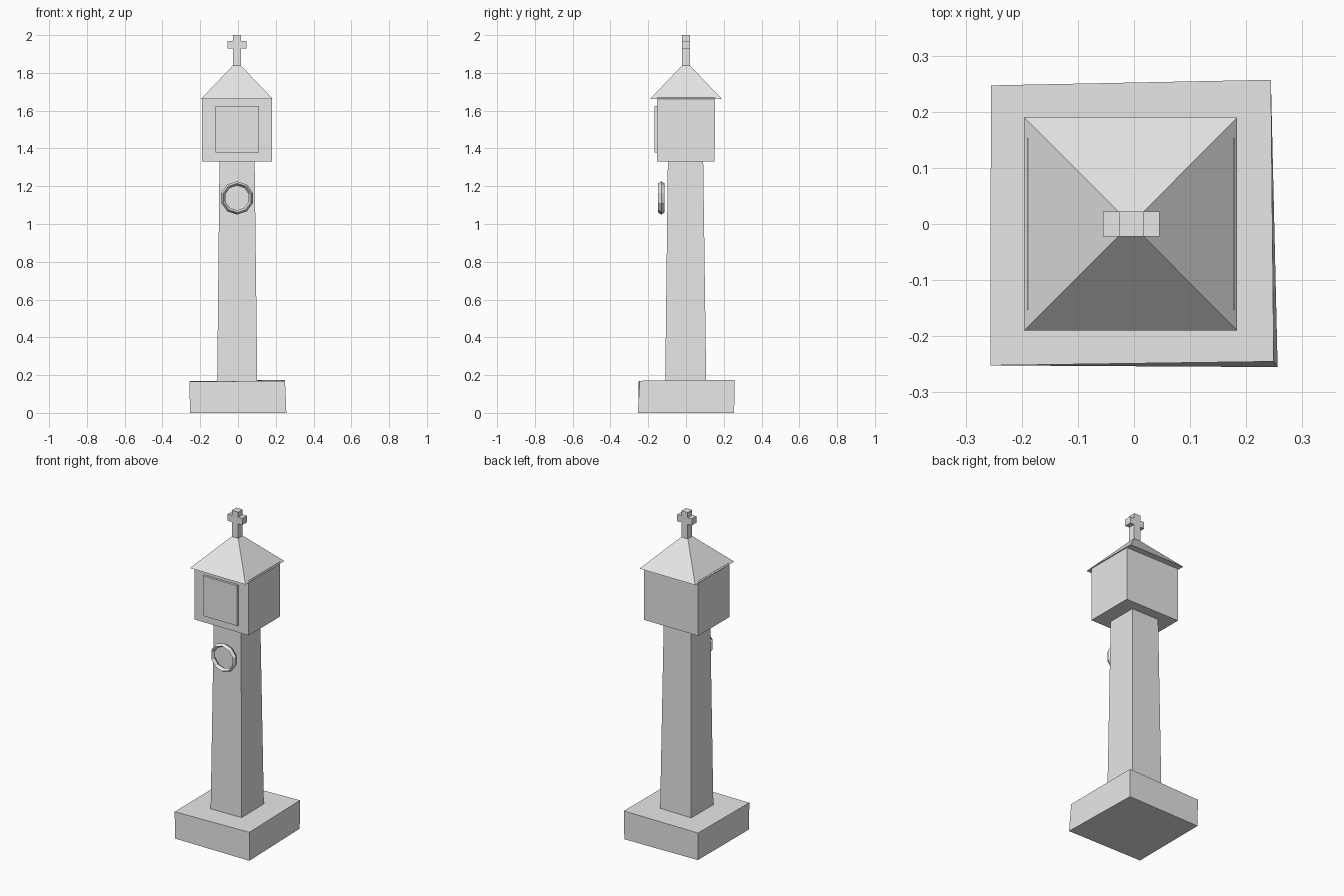
import bpy
import math

if "Cube" in bpy.data.objects:
    bpy.data.objects.remove(bpy.data.objects["Cube"])

stone = bpy.data.materials.new("grey stone")
stone.diffuse_color = (0.8, 0.8, 0.8, 1)
stone.use_nodes = True
stone.node_tree.nodes["Principled BSDF"].inputs["Base Color"].default_value = stone.diffuse_color


def build(name, verts, faces):
    mesh = bpy.data.meshes.new(name)
    mesh.from_pydata(verts, [], faces)
    mesh.materials.append(stone)
    obj = bpy.data.objects.new(name, mesh)
    bpy.context.collection.objects.link(obj)
    return obj


def rect(x0, x1, y0, y1, z):
    return [(x0, y0, z), (x1, y0, z), (x1, y1, z), (x0, y1, z)]


def block(name, bottom, top):
    """Solid between two four-cornered outlines."""
    sides = [(i, (i + 1) % 4, (i + 1) % 4 + 4, i + 4) for i in range(4)]
    return build(name, bottom + top, [(3, 2, 1, 0), (4, 5, 6, 7)] + sides)


# Slightly uneven hewn plinth
block("plinth",
      [(-0.255, -0.252, 0), (0.256, -0.255, 0), (0.243, 0.255, 0), (-0.253, 0.246, 0)],
      [(-0.256, -0.252, 0.165), (0.249, -0.245, 0.17), (0.244, 0.257, 0.175), (-0.255, 0.247, 0.168)])

# Tapered column
block("column", rect(-0.11, 0.102, -0.11, 0.107, 0.165),
      rect(-0.098, 0.088, -0.096, 0.091, 1.34))

# Shrine box with a raised front panel
block("shrine_box", rect(-0.19, 0.18, -0.153, 0.152, 1.332),
      rect(-0.19, 0.179, -0.153, 0.153, 1.669))
block("front_panel", rect(-0.12, 0.111, -0.167, -0.15, 1.378),
      rect(-0.12, 0.111, -0.167, -0.15, 1.626))

# Hipped roof, cut flat below the cross
block("roof", rect(-0.196, 0.184, -0.19, 0.19, 1.662),
      rect(-0.028, 0.017, -0.022, 0.022, 1.838))

# Cross: one extruded outline
outline = [(-0.022, 1.836), (0.022, 1.836), (0.022, 1.928), (0.05, 1.928),
           (0.05, 1.969), (0.022, 1.969), (0.022, 2.0), (-0.022, 2.0),
           (-0.022, 1.969), (-0.05, 1.969), (-0.05, 1.928), (-0.022, 1.928)]
n = len(outline)
verts = [(x - 0.005, y, z) for y in (-0.022, 0.022) for x, z in outline]
faces = [tuple(range(n)), tuple(range(2 * n - 1, n - 1, -1))]
faces += [((i + 1) % n, i, i + n, (i + 1) % n + n) for i in range(n)]
build("cross", verts, faces)

# Wreath: faceted ring with a diamond section in front of the column
seg = 10
section = [(0.088, 0), (0.077, -0.018), (0.065, 0), (0.077, 0.018)]
verts, faces = [], []
for i in range(seg):
    a = 2 * math.pi * (i + 0.5) / seg
    verts += [(-0.005 + r * math.cos(a), -0.131 + y, 1.138 + r * math.sin(a)) for r, y in section]
    j = (i + 1) % seg
    faces += [(4 * i + k, 4 * i + (k + 1) % 4, 4 * j + (k + 1) % 4, 4 * j + k) for k in range(4)]
build("wreath", verts, faces)
